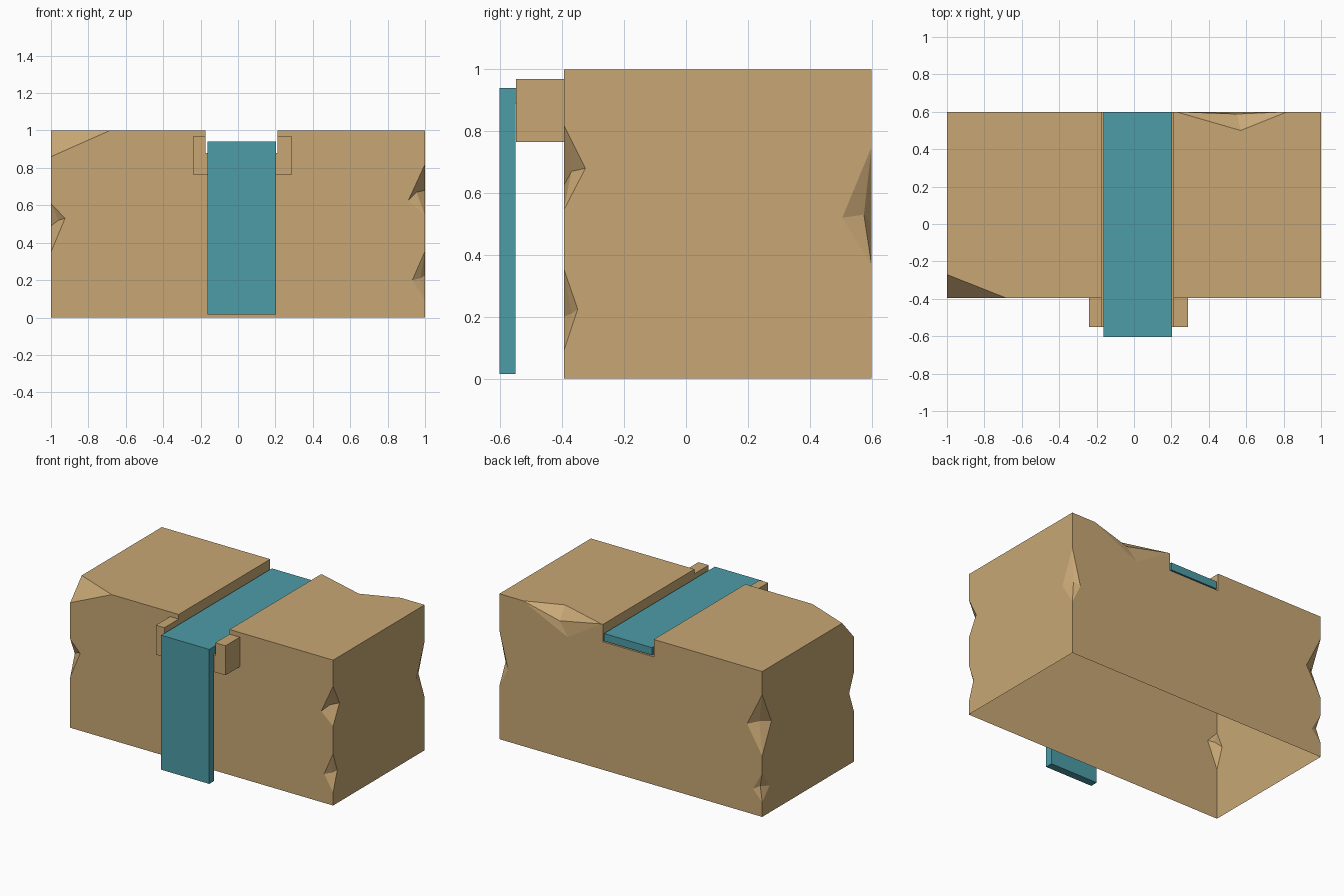
import bpy, bmesh
from mathutils import Vector

if "Cube" in bpy.data.objects:
    bpy.data.objects.remove(bpy.data.objects["Cube"])


def material(name, rgb):
    m = bpy.data.materials.new(name)
    m.diffuse_color = (*rgb, 1)
    m.use_nodes = True
    m.node_tree.nodes["Principled BSDF"].inputs["Base Color"].default_value = m.diffuse_color
    return m


STONE = material("sandstone", (0.58, 0.39, 0.178))
WATER = material("teal water", (0.074, 0.333, 0.386))


def finish(name, bm, mat):
    bmesh.ops.remove_doubles(bm, verts=bm.verts, dist=1e-4)
    bmesh.ops.recalc_face_normals(bm, faces=bm.faces)
    bmesh.ops.triangulate(bm, faces=[f for f in bm.faces if len(f.verts) > 4])
    bmesh.ops.dissolve_limit(bm, angle_limit=0.001, verts=bm.verts, edges=bm.edges)
    me = bpy.data.meshes.new(name)
    bm.to_mesh(me)
    bm.free()
    me.materials.append(mat)
    ob = bpy.data.objects.new(name, me)
    bpy.context.collection.objects.link(ob)
    return ob


def add_face(bm, pts):
    bm.faces.new([bm.verts.new(p) for p in pts])


def prism(name, profile, axis_fn, a, b, mat):
    """Extrude a closed 2D profile from a to b."""
    bm = bmesh.new()
    f = bm.faces.new([bm.verts.new(axis_fn(p, a)) for p in profile])
    ext = bmesh.ops.extrude_face_region(bm, geom=[f])["geom"]
    move = Vector(axis_fn((0, 0), b)) - Vector(axis_fn((0, 0), a))
    bmesh.ops.translate(bm, vec=move, verts=[v for v in ext if isinstance(v, bmesh.types.BMVert)])
    return finish(name, bm, mat)


# ---- stone block: open underneath, channel along the top, chipped edges
X0, X1, Y0, Y1 = -1, 1, -0.395, 0.6
CL, CR, FLOOR = -0.175, 0.212, 0.88
bm = bmesh.new()


def chip(a, b, p, q, inner):
    """Four-sided dent on an edge: ends a, b; p and q on the two faces."""
    for e in (a, b):
        for s in (p, q):
            add_face(bm, (e, s, inner))
    return [a, p, b], [a, q, b]      # runs for the two faces


def edge_chip(x, y, bottom, top, fx, fz, sy, sz, inner):
    return chip((x, y, bottom), (x, y, top), (fx, y, fz), (x, sy, sz), inner)


rf = [edge_chip(X1, Y0, .09, .355, .932, .2, -.35, .225, (.975, -.37, .21)),
      edge_chip(X1, Y0, .545, .82, .91, .625, -.325, .68, (.955, -.37, .67))]
lf = [edge_chip(X0, Y0, .35, .61, -.925, .53, -.345, .49, (-.96, -.37, .52))]
rb = [edge_chip(X1, Y1, .365, .75, .935, .5, .505, .52, (.97, .575, .53))]
lb = [edge_chip(X0, Y1, .1, .3, -.93, .175, .52, .185, (-.975, .585, .2)),
      edge_chip(X0, Y1, .42, .84, -.885, .61, .5, .62, (-.95, .56, .63))]
top_back, top_top = chip((.82, Y1, 1), (.225, Y1, 1), (.48, Y1, .84), (.57, .5, 1), (.55, .588, .93))


def run(chips, side):
    return [p for c in chips for p in c[side]]


# sheared corner at the front left
ca, cb, cc = (X0, Y0, .86), (-.685, Y0, 1), (X0, -.27, 1)
add_face(bm, (ca, cb, cc))


def channel(y):
    return [(CR, y, 1), (CR, y, FLOOR), (CL, y, FLOOR), (CL, y, 1)]


add_face(bm, [(X0, Y0, 0), (X1, Y0, 0)] + run(rf, 0) + [(X1, Y0, 1)] + channel(Y0)
         + [cb, ca] + run(lf, 0)[::-1])                                    # front
add_face(bm, [(X0, Y1, 0), (X1, Y1, 0)] + run(rb, 0) + [(X1, Y1, 1)] + top_back + channel(Y1)
         + [(X0, Y1, 1)] + run(lb, 0)[::-1])                               # back
add_face(bm, [(X1, Y0, 0), (X1, Y1, 0)] + run(rb, 1) + [(X1, Y1, 1), (X1, Y0, 1)]
         + run(rf, 1)[::-1])                                               # right
add_face(bm, [(X0, Y0, 0), (X0, Y1, 0)] + run(lb, 1) + [(X0, Y1, 1), cc, ca]
         + run(lf, 1)[::-1])                                               # left
add_face(bm, [cb, (CL, Y0, 1), (CL, Y1, 1), (X0, Y1, 1), cc])              # top left
add_face(bm, [(CR, Y0, 1), (X1, Y0, 1), (X1, Y1, 1)] + top_top + [(CR, Y1, 1)])  # top right
f, b = channel(Y0), channel(Y1)
for i in range(3):                                                         # channel walls and floor
    add_face(bm, (f[i], f[i + 1], b[i + 1], b[i]))
finish("stone_block", bm, STONE)

# ---- U-shaped spout at the front of the channel
OL, OR, LOW, HIGH = -.24, .29, .765, .968
prism("spout", [(OL, LOW), (OR, LOW), (OR, HIGH), (CR, HIGH), (CR, FLOOR), (CL, FLOOR),
                (CL, HIGH), (OL, HIGH)],
      lambda p, t: (p[0], t, p[1]), -.55, Y0, STONE)

# ---- water sheet running along the channel and falling over the front
prism("water", [(.6, .94), (-.603, .94), (-.603, .015), (-.551, .015), (-.551, .888), (.6, .888)],
      lambda p, t: (t, p[0], p[1]), -.162, .203, WATER)
